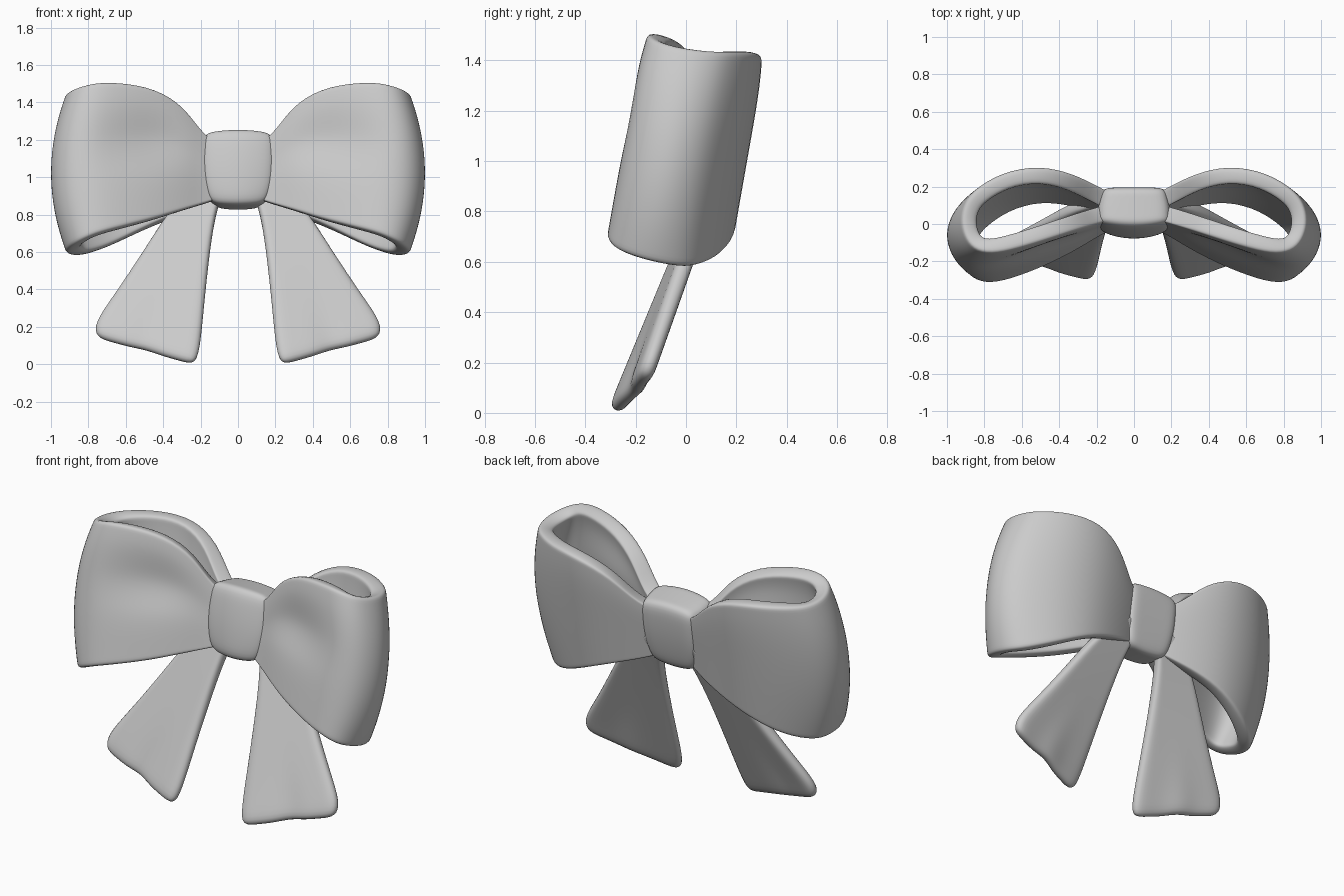
import bpy, bmesh, math

old = bpy.data.objects.get("Cube")
if old:
    bpy.data.objects.remove(old, do_unlink=True)

grey = bpy.data.materials.new("ribbon_grey")
grey.use_nodes = True
colour = (0.6, 0.6, 0.6, 1)
grey.diffuse_color = colour
grey.node_tree.nodes["Principled BSDF"].inputs["Base Color"].default_value = colour

TILT = math.radians(-10)
CENTRE = (0, 0, 1.05)


def make_object(name, bm):
    mesh = bpy.data.meshes.new(name)
    bm.to_mesh(mesh)
    bm.free()
    for p in mesh.polygons:
        p.use_smooth = True
    mesh.materials.append(grey)
    ob = bpy.data.objects.new(name, mesh)
    bpy.context.collection.objects.link(ob)
    sub = ob.modifiers.new("Round", 'SUBSURF')
    sub.levels = sub.render_levels = 2
    return ob


def ribbon(name, columns, thickness, offset):
    """Cloth sheet from columns of points, thickened, rounded and mirrored."""
    bm = bmesh.new()
    grid = [[bm.verts.new(p) for p in col] for col in columns]
    for a, b in zip(grid, grid[1:]):
        for j in range(len(a) - 1):
            bm.faces.new((a[j], b[j], b[j + 1], a[j + 1]))
    ob = make_object(name, bm)
    sol = ob.modifiers.new("Thickness", 'SOLIDIFY')
    sol.thickness = thickness
    sol.offset = offset
    ob.modifiers.move(1, 0)
    mir = ob.modifiers.new("Mirror", 'MIRROR')
    mir.use_mirror_merge = False
    return ob


# Bow loops: path from knot, round the end and back (x, y, bottom, top)
path = [
    (.06, .02, -.15, .12), (.18, -.025, -.20, .17), (.28, -.085, -.24, .325),
    (.44, -.16, -.305, .415), (.64, -.228, -.365, .435), (.80, -.258, -.405, .43),
    (.92, -.225, -.445, .41), (.985, -.145, -.465, .40), (1.01, -.05, -.475, .40),
    (.98, .045, -.475, .405), (.91, .12, -.465, .415), (.73, .22, -.40, .43),
    (.51, .26, -.295, .425), (.32, .225, -.23, .34), (.18, .175, -.19, .17),
    (.06, .12, -.15, .12)]
columns = []
for i, (x, y, low, high) in enumerate(path):
    col = []
    for t in (-1, -.93, -.72, -.48, -.24, 0, .24, .48, .72, .93, 1):
        # soft pinch in the front cloth, ends curved inward at the rims
        dent = 0.06 * math.exp(-((x - .5) / .18) ** 2 - ((t - .22) / .35) ** 2) if i < 7 else 0
        rim = 1 - .07 * max(0, t) ** 4
        col.append((x - .085 * t * t * x ** 4, .05 + (y - .05) * rim + dent,
                    low + (high - low) * (t + 1) / 2))
    columns.append(col)
loops = ribbon("bow_loops", columns, 0.088, -1)
loops.location = CENTRE
loops.rotation_euler.x = TILT

# Hanging tails: rows from knot to hem (inner x, inner z, outer x, outer z)
rows = [(.03, 1.0, .13, 1.02), (.11, .87, .32, .90), (.15, .60, .495, .62),
        (.18, .30, .67, .36), (.20, .07, .775, .22), (.23, -.005, .76, .14)]
columns = []
for k in range(7):
    s = k / 6
    col = []
    for r, (xi, zi, xo, zo) in enumerate(reversed(rows)):
        x, z = xi + (xo - xi) * s, zi + (zo - zi) * s
        # outer edge sits further back than the inner one
        y = -.288 + .42 * z + s * .08 * (1 - .9 * z)
        if k == 3 and r < 2:       # fold at the middle of the hem
            y += .02
            z += .008
        col.append((x, y, z))
    columns.append(col)
ribbon("bow_tails", columns, 0.068, 0)

# Centre knot: rounded block, narrower at the bottom and back, full at the front
bm = bmesh.new()
bmesh.ops.create_cube(bm, size=2)
bmesh.ops.subdivide_edges(bm, edges=bm.edges[:], cuts=3, use_grid_fill=True)
for v in bm.verts:
    x, y, z = v.co
    width = (.194 - .042 * max(0, -z) ** 2) * (1 - .12 * max(0, y))
    depth = .122 if y > 0 else .125 - .035 * x * x
    v.co = (x * width, .06 + y * depth * (1 - .12 * z * z), z * (.206 - .018 * x * x))
knot = make_object("centre_knot", bm)
knot.location = CENTRE
knot.rotation_euler.x = TILT
